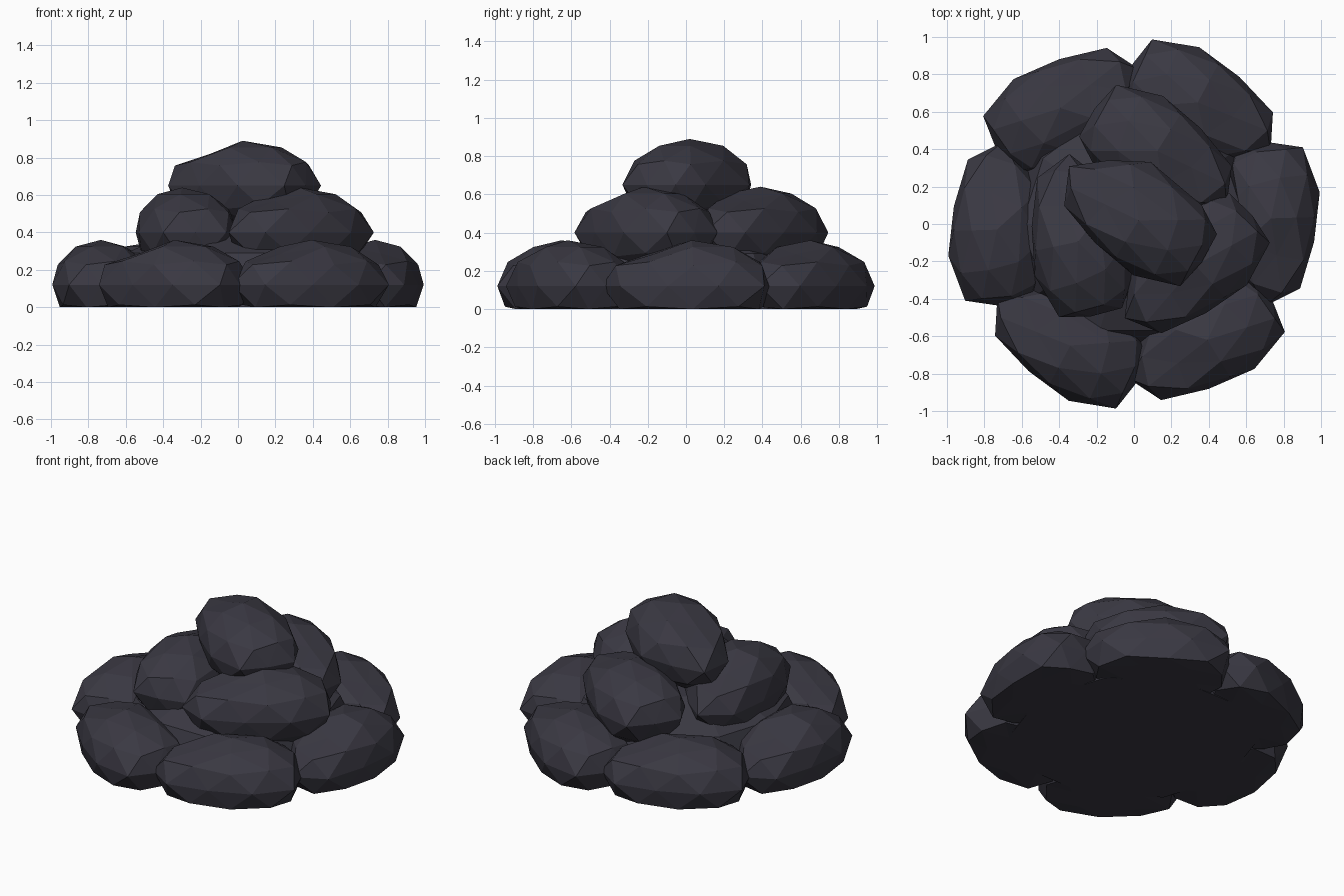
import bpy, bmesh, math
from mathutils import Vector, Matrix

if "Cube" in bpy.data.objects:
    bpy.data.objects.remove(bpy.data.objects["Cube"])

stone = bpy.data.materials.new("dark_slate")
stone.diffuse_color = (0.042, 0.040, 0.055, 1)
stone.use_nodes = True
stone.node_tree.nodes["Principled BSDF"].inputs["Base Color"].default_value = stone.diffuse_color

# Widest outline of one boulder, counter-clockwise from above
OUTLINE = [Vector(p) for p in (
    (.14, .39), (-.03, .415), (-.20, .40), (-.285, .245), (-.325, -.11),
    (-.21, -.30), (-.065, -.46), (.125, -.365), (.20, -.115), (.23, .15))]
PEAK = Vector((-.03, .01))
HALF_HEIGHT = 0.24


def outline_at(angle):
    """Outline offset from the peak at an icosphere angle."""
    t = (math.degrees(angle) + 18) / 36 % 10
    i = int(round(t * 2)) / 2
    a, b = OUTLINE[int(i) % 10], OUTLINE[(int(i) + 1) % 10]
    if i == int(i):
        return a - PEAK
    return ((a + b) / 2 - PEAK) / 0.951


def finish(bm, name):
    bmesh.ops.recalc_face_normals(bm, faces=bm.faces)
    mesh = bpy.data.meshes.new(name)
    bm.to_mesh(mesh)
    bm.free()
    mesh.materials.append(stone)
    ob = bpy.data.objects.new(name, mesh)
    bpy.context.collection.objects.link(ob)
    return ob


def boulder(name, x, y, z, turn):
    """Faceted boulder made from an icosphere fitted to the outline."""
    bm = bmesh.new()
    bmesh.ops.create_icosphere(bm, subdivisions=2, radius=1)
    for v in bm.verts:
        r = math.hypot(v.co.x, v.co.y)
        p = PEAK.copy()
        h = v.co.z
        if r > 0.01:
            off = outline_at(math.atan2(v.co.y, v.co.x)) * r
            # one flattened shoulder
            if h > 0.8 and off.y < -0.15 and off.x > -0.05:
                off, h = off * 0.85, h * 0.82
            p += off
        v.co = (p.x, p.y, h * HALF_HEIGHT)
    bm.transform(Matrix.Translation((x, y, z)) @ Matrix.Rotation(math.radians(turn), 4, 'Z'))
    # flat underside on the ground
    for v in bm.verts:
        v.co.z = max(v.co.z, 0)
    bmesh.ops.dissolve_degenerate(bm, dist=1e-5, edges=bm.edges)
    return finish(bm, name)


# Bottom ring of six
for k in range(6):
    a = math.radians(60 * k)
    c = Matrix.Rotation(a, 2) @ Vector((.763, .02))
    boulder(f"bottom_boulder_{k + 1}", c.x, c.y, .12, 60 * k)

# Middle layer of three
for k, (x, y, turn) in enumerate(((.15, .41, 56), (-.33, -.09, 190), (.34, -.25, 311))):
    boulder(f"middle_boulder_{k + 1}", x, y, .40, turn)

# Single boulder on top
boulder("top_boulder", 0, 0, .65, -123.6)

# Core mound that fills the gaps
bm = bmesh.new()
rings = []
for r, z in ((.72, 0), (.60, .29), (.30, .42)):
    rings.append([bm.verts.new((r * math.cos(math.tau * i / 10), r * math.sin(math.tau * i / 10), z))
                  for i in range(10)])
for lo, hi in zip(rings, rings[1:]):
    for i in range(10):
        j = (i + 1) % 10
        bm.faces.new((lo[i], lo[j], hi[j], hi[i]))
bm.faces.new(rings[0][::-1])
bm.faces.new(rings[-1])
finish(bm, "core_mound")
